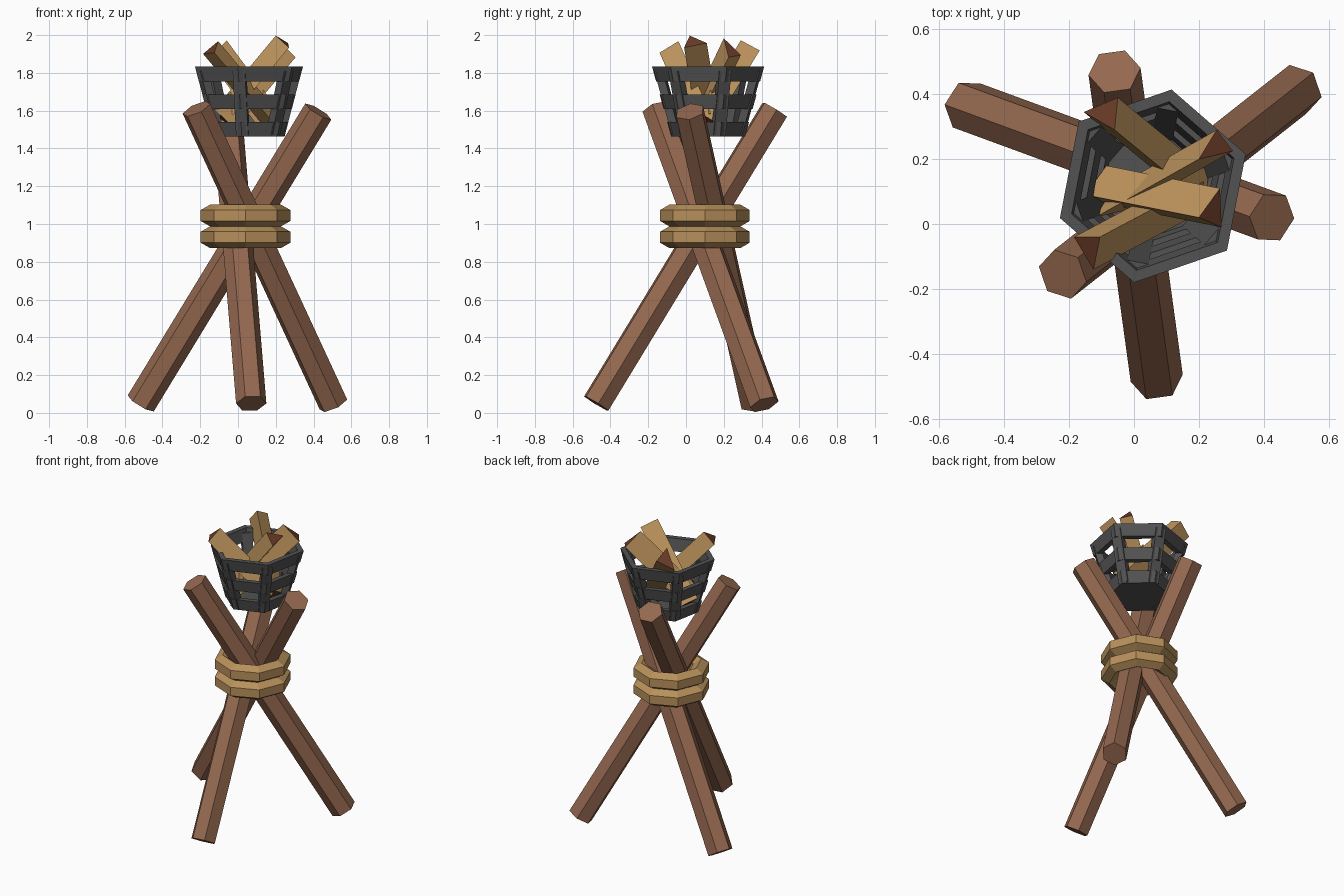
import bpy, math
from mathutils import Vector

if "Cube" in bpy.data.objects:
    bpy.data.objects.remove(bpy.data.objects["Cube"])


def material(name, rgb):
    m = bpy.data.materials.new(name)
    m.diffuse_color = (*rgb, 1)
    m.use_nodes = True
    m.node_tree.nodes["Principled BSDF"].inputs["Base Color"].default_value = m.diffuse_color
    return m


BARK = material("brown_bark", (0.30, 0.14, 0.08))
ROPE = material("tan_rope", (0.48, 0.28, 0.105))
IRON = material("dark_iron", (0.085, 0.085, 0.085))
WOOD = material("split_wood", (0.52, 0.30, 0.11))
CHAR = material("log_end_brown", (0.14, 0.043, 0.02))


def make(name, verts, faces, mats):
    me = bpy.data.meshes.new(name)
    me.from_pydata([tuple(v) for v in verts], [], faces)
    for m in mats:
        me.materials.append(m)
    ob = bpy.data.objects.new(name, me)
    bpy.context.collection.objects.link(ob)
    return ob


def prism(name, bottom, top, mats):
    """Solid between two matching loops; caps use the last material."""
    n = len(bottom)
    faces = [(i, (i + 1) % n, n + (i + 1) % n, n + i) for i in range(n)]
    faces += [tuple(reversed(range(n))), tuple(range(n, 2 * n))]
    ob = make(name, list(bottom) + list(top), faces, mats)
    for p in ob.data.polygons[n:]:
        p.material_index = len(mats) - 1
    return ob


def ring(name, centre, profile, sides, start, mat):
    """Closed (radius, z) profile swept round a vertical axis."""
    k = len(profile)
    verts, faces = [], []
    for i in range(sides):
        a = start + math.tau * i / sides
        verts += [(centre[0] + r * math.cos(a), centre[1] + r * math.sin(a), z) for r, z in profile]
        for j in range(k):
            ni, nj = (i + 1) % sides, (j + 1) % k
            faces.append((i * k + j, ni * k + j, ni * k + nj, i * k + nj))
    return make(name, verts, faces, [mat])


# Three crossed hexagonal poles
def pole(name, foot, head, twist):
    foot, head = Vector(foot), Vector(head)
    d = (head - foot).normalized()
    p = Vector((-d.y, d.x, 0)).normalized()
    q = p.cross(d)
    offs = [0.081 * (p * math.cos(a) - q * math.sin(a))
            for a in (math.radians(twist + 60 * i) for i in range(6))]
    if (offs[0].cross(offs[1])).dot(d) < 0:
        offs.reverse()
    prism(name, [foot + o for o in offs], [head + o for o in offs], [BARK])


pole("left_pole", (-0.515, 0.365, 0.05), (0.425, 0.02, 1.595), -15)
pole("right_pole", (0.505, 0.415, 0.045), (-0.22, -0.155, 1.61), -22)
pole("front_pole", (0.07, -0.475, 0.05), (-0.06, 0.47, 1.605), 0)

# Two rope coils round the crossing
for i, z in enumerate((0.93, 1.045)):
    prof = [(0.187 + 0.058 * math.cos(a), z + 0.058 * math.sin(a))
            for a in (math.radians(30 + 60 * j) for j in range(6))]
    ring(f"rope_coil_{i + 1}", (0.04, 0.10), prof, 8, 0, ROPE)

# Hexagonal tapered fire basket
C = Vector((0.058, 0.117, 0))
START = math.radians(19)


def cone(z):
    return 0.2 + (z - 1.465) * 0.278


for i, (z0, z1) in enumerate(((1.463, 1.54), (1.608, 1.685), (1.755, 1.835))):
    prof = [(cone(z0) - 0.038, z0), (cone(z0), z0), (cone(z1), z1), (cone(z1) - 0.038, z1)]
    ring(f"basket_hoop_{i + 1}", C, prof, 6, START, IRON)

for i in range(6):
    a = START + math.tau * i / 6
    u, t = Vector((math.cos(a), math.sin(a), 0)), Vector((-math.sin(a), math.cos(a), 0))

    def section(z):
        r = cone(z) - 0.012
        return [C + u * (r + dr) + t * dt + Vector((0, 0, z))
                for dr, dt in ((-0.045, -0.033), (0, -0.033), (0, 0.033), (-0.045, 0.033))]
    prism(f"basket_bar_{i + 1}", section(1.47), section(1.81), [IRON])


def floor_loop(z):
    return [C + Vector((0.19 * math.cos(START + math.tau * i / 6),
                        0.19 * math.sin(START + math.tau * i / 6), z)) for i in range(6)]


prism("basket_floor", floor_loop(1.465), floor_loop(1.49), [IRON])


# Split logs: triangular upper end seen from above, run along a direction
def log(name, tri, z, d):
    d = Vector(d)
    cx, cy = sum(p[0] for p in tri) / 3, sum(p[1] for p in tri) / 3
    top = [Vector((x, y, z - (d.x * (x - cx) + d.y * (y - cy)) / d.z)) for x, y in tri]
    if (top[1] - top[0]).cross(top[2] - top[0]).dot(d) < 0:
        top.reverse()
    prism(name, [p - d for p in top], top, [WOOD, CHAR])


log("log_back_left", [(-0.155, 0.345), (-0.05, 0.39), (-0.06, 0.29)], 1.92, (-0.28, 0.23, 0.38))
log("log_back_right", [(0.20, 0.20), (0.255, 0.29), (0.305, 0.225)], 1.92, (0.32, 0.18, 0.38))
log("log_front_right", [(0.20, 0.02), (0.265, 0.11), (0.27, -0.01)], 1.963, (0.35, -0.07, 0.42))
log("log_front_left", [(-0.185, -0.04), (-0.105, -0.04), (-0.125, -0.14)], 1.925, (-0.32, -0.17, 0.38))
